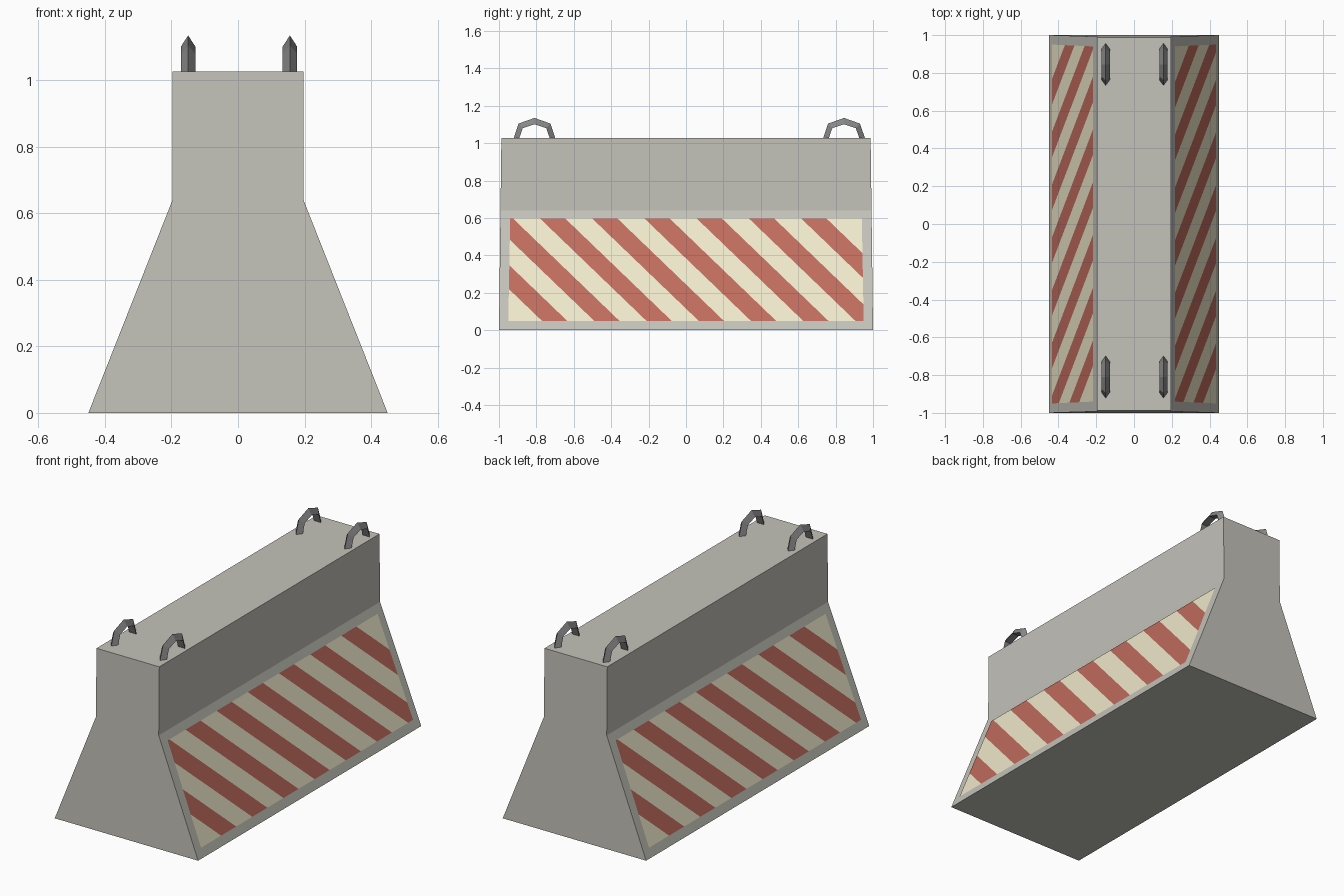
import bpy, bmesh
from mathutils import Vector, Matrix

if "Cube" in bpy.data.objects:
    bpy.data.objects.remove(bpy.data.objects["Cube"])


def material(name, rgb):
    m = bpy.data.materials.new(name)
    m.diffuse_color = (*rgb, 1)
    m.use_nodes = True
    m.node_tree.nodes["Principled BSDF"].inputs["Base Color"].default_value = m.diffuse_color
    return m


concrete = material("concrete", (0.55, 0.54, 0.49))
steel = material("steel", (0.24, 0.24, 0.24))
cream = material("cream_paint", (0.87, 0.82, 0.60))
red = material("red_paint", (0.53, 0.15, 0.11))


def finish(name, bm, *mats, recalc=True):
    if recalc:
        bmesh.ops.recalc_face_normals(bm, faces=bm.faces)
    me = bpy.data.meshes.new(name)
    bm.to_mesh(me)
    bm.free()
    for m in mats:
        me.materials.append(m)
    ob = bpy.data.objects.new(name, me)
    bpy.context.collection.objects.link(ob)
    return ob


def loft(name, rings, mat):
    """Skin a list of equal-sided rings and cap both ends."""
    bm = bmesh.new()
    vs = [[bm.verts.new(p) for p in ring] for ring in rings]
    n = len(rings[0])
    for a, b in zip(vs, vs[1:]):
        for i in range(n):
            j = (i + 1) % n
            bm.faces.new((a[i], a[j], b[j], b[i]))
    bm.faces.new(vs[0][::-1])
    bm.faces.new(vs[-1])
    return finish(name, bm, mat)


# Concrete body: sloped foot, upright top, ends tapering slightly
BASE_X, NECK_X, NECK_Z = 0.45, 0.197, 0.64
loft("barrier_body", [
    [(sx * x, sy * y, z) for sx, sy in ((-1, -1), (1, -1), (1, 1), (-1, 1))]
    for x, y, z in ((BASE_X, 1.0, 0), (NECK_X, 0.992, NECK_Z), (NECK_X, 0.987, 1.027))
], concrete)

# Striped warning panels on the sloped faces
Z0, Z1, SLANT = 0.05, 0.597, 1.04
PITCH, WIDTH, FIRST, COUNT = 0.2793, 0.135, -0.77, 8


def striped_panel(name, turn):
    bm = bmesh.new()
    bm.faces.new([bm.verts.new((0, y, z)) for y, z in
                  ((-0.95, Z0), (0.95, Z0), (0.94, Z1), (-0.94, Z1))])
    for k in range(COUNT):
        for s in (FIRST + k * PITCH, FIRST + k * PITCH + WIDTH):
            bmesh.ops.bisect_plane(bm, geom=bm.verts[:] + bm.edges[:] + bm.faces[:],
                                   plane_co=(0, s, Z0), plane_no=(0, 1, SLANT))
    for f in bm.faces:
        c = f.calc_center_median()
        s = c.y + (c.z - Z0) * SLANT - FIRST
        k, r = divmod(s, PITCH)
        f.material_index = int(0 <= k < COUNT and r < WIDTH)
    for v in bm.verts:
        v.co.x = BASE_X - (BASE_X - NECK_X) * v.co.z / NECK_Z + 0.003
    if turn:
        bmesh.ops.transform(bm, matrix=Matrix.Diagonal((-1, -1, 1, 1)), verts=bm.verts)
    return finish(name, bm, cream, red, recalc=False)


striped_panel("striped_panel_right", False)
striped_panel("striped_panel_left", True)

# Lifting loops: triangular section swept over a four-segment arch
OUTER = [(-0.114, 1.02), (-0.085, 1.105), (0, 1.135), (0.085, 1.105), (0.114, 1.02)]
INNER = [(-0.084, 1.02), (-0.063, 1.08), (0, 1.101), (0.063, 1.08), (0.084, 1.02)]
for cx, side in ((-0.15, "left"), (0.156, "right")):
    for cy, end in ((-0.81, "front"), (0.845, "back")):
        loft(f"lifting_loop_{end}_{side}", [
            [(cx, cy + oy, oz), (cx + 0.022, cy + iy, iz), (cx - 0.022, cy + iy, iz)]
            for (oy, oz), (iy, iz) in zip(OUTER, INNER)
        ], steel)
